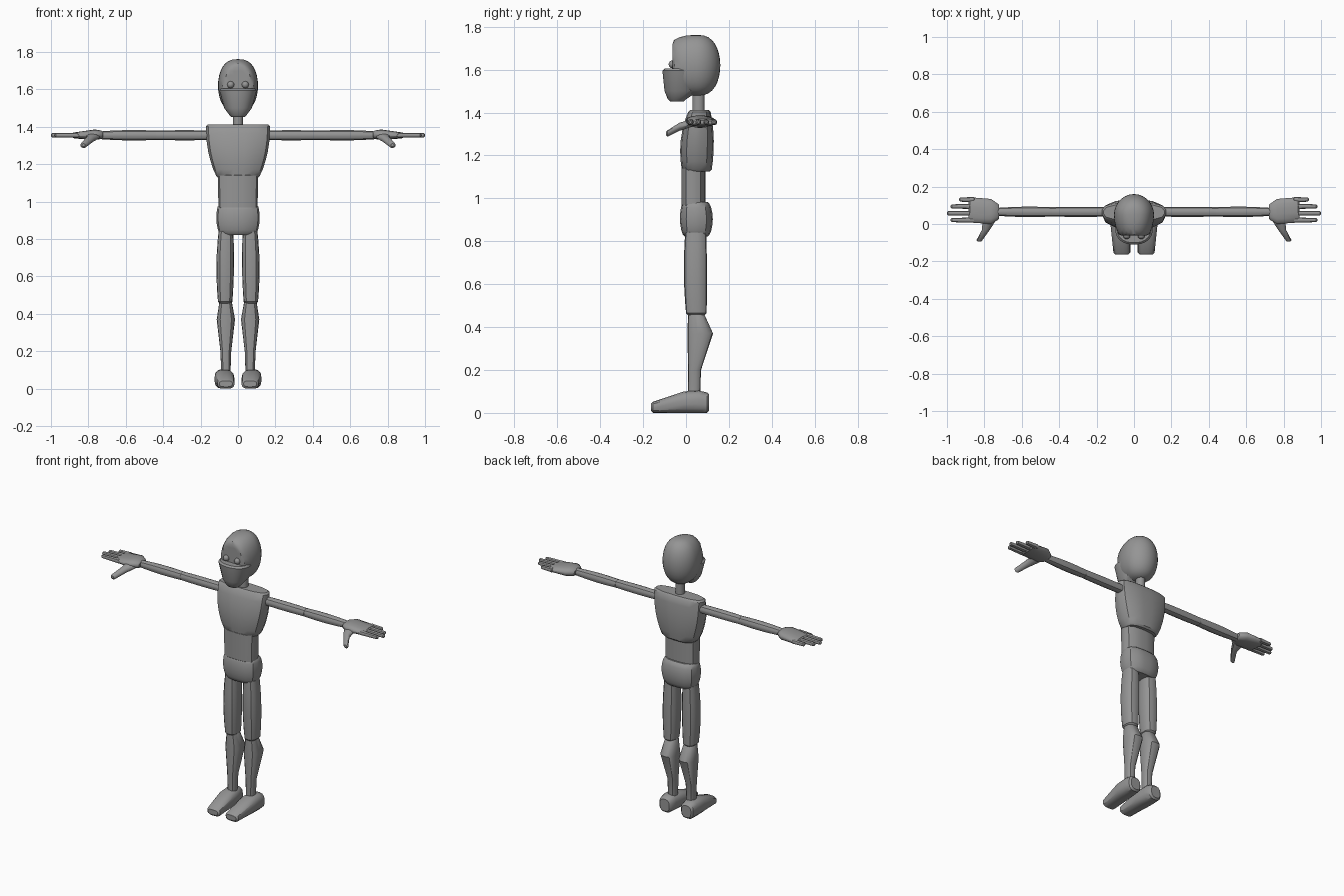
import bpy
import bmesh
from math import cos, sin, pi, tau, copysign, radians
from mathutils import Vector

cube = bpy.data.objects.get("Cube")
if cube:
    bpy.data.objects.remove(cube, do_unlink=True)

# Single flat colour
grey = bpy.data.materials.new("mannequin_grey")
grey.use_nodes = True
grey.diffuse_color = (0.3, 0.3, 0.3, 1)
shader = grey.node_tree.nodes["Principled BSDF"]
shader.inputs["Base Color"].default_value = grey.diffuse_color

# Directions of the two ring axes and of the loft itself
EAST, NORTH, UP = Vector((1, 0, 0)), Vector((0, 1, 0)), Vector((0, 0, 1))
AXES = {"x": (NORTH, UP, EAST), "y": (EAST, UP, NORTH), "z": (EAST, NORTH, UP)}


def finish(name, bm):
    """Turn a bmesh into a smooth-shaded object with sharp creases."""
    bmesh.ops.recalc_face_normals(bm, faces=bm.faces)
    mesh = bpy.data.meshes.new(name)
    bm.to_mesh(mesh)
    bm.free()
    mesh.materials.append(grey)
    obj = bpy.data.objects.new(name, mesh)
    bpy.context.collection.objects.link(obj)
    bpy.ops.object.select_all(action="DESELECT")
    obj.select_set(True)
    bpy.context.view_layer.objects.active = obj
    bpy.ops.object.shade_smooth_by_angle(angle=radians(35))


def shrink(station, amount, shift):
    """Copy of a station with its outline pulled in, for a softened end."""
    position, u_min, u_max, v_min, v_max = station
    return (position + shift, u_min + amount, u_max - amount, v_min + amount, v_max - amount)


def swelled(stations, swell, steps):
    """Divide the span between the first and last station, bulging in the middle."""
    first, last = stations[0], stations[-1]
    rings = []
    for step in range(steps + 1):
        t = step / steps
        bulge = sin(pi * t)
        rings.append([a + (b - a) * t + s * bulge
                      for a, b, s in zip(first, last, (0, *swell))])
    return rings


def superellipse(angle, power):
    c, s = cos(angle), sin(angle)
    reach = (abs(c) ** power + abs(s) ** power) ** (-1 / power)
    return c * reach, s * reach


def loft(name, axis, stations, swell=None, soft=0.01, power=3, sides=16, side=1):
    """Skin rounded-box rings; a station is (position, u_min, u_max, v_min, v_max)."""
    rings = swelled(stations, swell, steps=6) if swell else list(stations)
    direction = copysign(soft, rings[-1][0] - rings[0][0])
    start, end = rings[0], rings[-1]
    rings[0] = shrink(start, 0, direction)
    rings[-1] = shrink(end, 0, -direction)
    rings = [shrink(start, soft, 0), *rings, shrink(end, soft, 0)]

    u_axis, v_axis, t_axis = AXES[axis]
    flat = superellipse(pi / sides, power)[0]
    bm = bmesh.new()
    loops = []
    for position, u_min, u_max, v_min, v_max in rings:
        loop = []
        for i in range(sides):
            u, v = superellipse(tau * (i + 0.5) / sides, power)
            u = (u_min + u_max + (u_max - u_min) * u / flat) / 2
            v = (v_min + v_max + (v_max - v_min) * v / flat) / 2
            point = u_axis * u + v_axis * v + t_axis * position
            point.x *= side
            loop.append(bm.verts.new(point))
        loops.append(loop)
    for low, high in zip(loops, loops[1:]):
        for i in range(sides):
            j = (i + 1) % sides
            bm.faces.new((low[i], low[j], high[j], high[i]))
    bm.faces.new(loops[0])
    bm.faces.new(loops[-1])
    finish(name, bm)


def body(name, stations, **options):
    """Upright part centred on x; a station is (z, half_width, y_min, y_max)."""
    loft(name, "z", [(z, -w, w, front, back) for z, w, front, back in stations], **options)


def rod(name, start, end, y, z, radius, tip_radius, swell, soft, side):
    """Round bar along x that tapers towards its tip and bulges by swell."""
    stations = [(x, y - r, y + r, z - r, z + r)
                for x, r in ((start, radius), (end, tip_radius))]
    loft(name, "x", stations, swell=(-swell, swell, -swell, swell),
         soft=soft, power=2.3, sides=12, side=side)


def ball(name, location, radius):
    bm = bmesh.new()
    bmesh.ops.create_uvsphere(bm, u_segments=12, v_segments=8, radius=radius)
    bmesh.ops.translate(bm, verts=bm.verts, vec=location)
    finish(name, bm)


def cranium(centre, half_width, back, front, half_height, face_y):
    """Egg-shaped skull whose front is cut off by a flat face plane."""
    bm = bmesh.new()
    bmesh.ops.create_uvsphere(bm, u_segments=28, v_segments=16, radius=1)
    for vert in bm.verts:
        x, y, z = vert.co
        level = max((x * x + y * y) ** 0.5, 0.001)
        fullness = level ** -0.25
        depth = back if y > 0 else front
        vert.co = centre + Vector((x * half_width * fullness, y * depth * fullness,
                                   z * half_height))
        vert.co.y = max(vert.co.y, face_y)
    finish("cranium", bm)


# Head, neck and torso blocks
cranium(Vector((0, 0.05, 1.62)), half_width=0.107, back=0.11, front=0.165,
        half_height=0.142, face_y=-0.062)
body("muzzle", [(1.452, 0.045, -0.085, 0), (1.5, 0.074, -0.1, 0.06),
                (1.605, 0.1, -0.11, 0.06)], power=2.3, sides=24)
body("neck", [(1.39, 0.027, 0.03, 0.086), (1.53, 0.025, 0.03, 0.086)], power=2.2)
body("chest", [(1.125, 0.115, -0.02, 0.12), (1.412, 0.172, 0.01, 0.115)],
     swell=(-0.016, 0.016, -0.02, 0.012))
body("abdomen", [(0.96, 0.105, -0.022, 0.09), (1.15, 0.107, -0.022, 0.09)])
body("pelvis", [(0.822, 0.1, -0.015, 0.11), (0.984, 0.108, -0.018, 0.11)],
     swell=(-0.012, 0.012, -0.012, 0.015))

ARM_Y, ARM_Z = 0.065, 1.355

# Paired parts
for label, side in (("left", 1), ("right", -1)):
    ball(label + "_eye", (side * 0.039, -0.062, 1.625), radius=0.019)

    # Leg and foot
    loft(label + "_upper_leg", "z",
         [(0.455, 0.03, 0.107, 0, 0.096), (0.85, 0.025, 0.104, -0.004, 0.094)],
         swell=(-0.006, 0.01, -0.008, 0.003), side=side)
    loft(label + "_lower_leg", "z",
         [(0.08, 0.04, 0.09, 0.01, 0.066), (0.2, 0.036, 0.094, 0.01, 0.07),
          (0.37, 0.016, 0.114, 0.006, 0.126), (0.47, 0.032, 0.1, 0.01, 0.085)], side=side)
    loft(label + "_foot", "y",
         [(-0.163, 0.02, 0.11, 0, 0.052), (-0.01, 0.02, 0.125, 0, 0.1),
          (0.06, 0.027, 0.125, 0, 0.104), (0.108, 0.034, 0.12, 0, 0.095)], side=side)

    # Arm in two segments meeting at the elbow
    rod(label + "_upper_arm", 0.13, 0.44, ARM_Y, ARM_Z, 0.025, 0.025, 0.002, 0.002, side)
    rod(label + "_forearm", 0.435, 0.75, ARM_Y, ARM_Z, 0.025, 0.02, 0.005, 0.004, side)

    # Palm, thumb and four fingers
    loft(label + "_palm", "x",
         [(0.722, 0.02, 0.11, 1.335, 1.38), (0.765, 0, 0.134, 1.33, 1.386),
          (0.885, 0.008, 0.143, 1.338, 1.37)], soft=0.008, power=2.6, side=side)
    loft(label + "_thumb", "y",
         [(0.04, 0.73, 0.81, 1.335, 1.37), (-0.03, 0.77, 0.812, 1.315, 1.353),
          (-0.093, 0.81, 0.842, 1.287, 1.317)], soft=0.007, power=2.2, sides=12, side=side)
    tips = {"index": 0.98, "middle": 1, "ring": 0.98, "little": 0.935}
    for i, (finger, tip) in enumerate(tips.items()):
        rod(f"{label}_{finger}_finger", 0.85, tip, 0.021 + 0.0365 * i, ARM_Z,
            0.014, 0.011, 0, 0.006, side)
